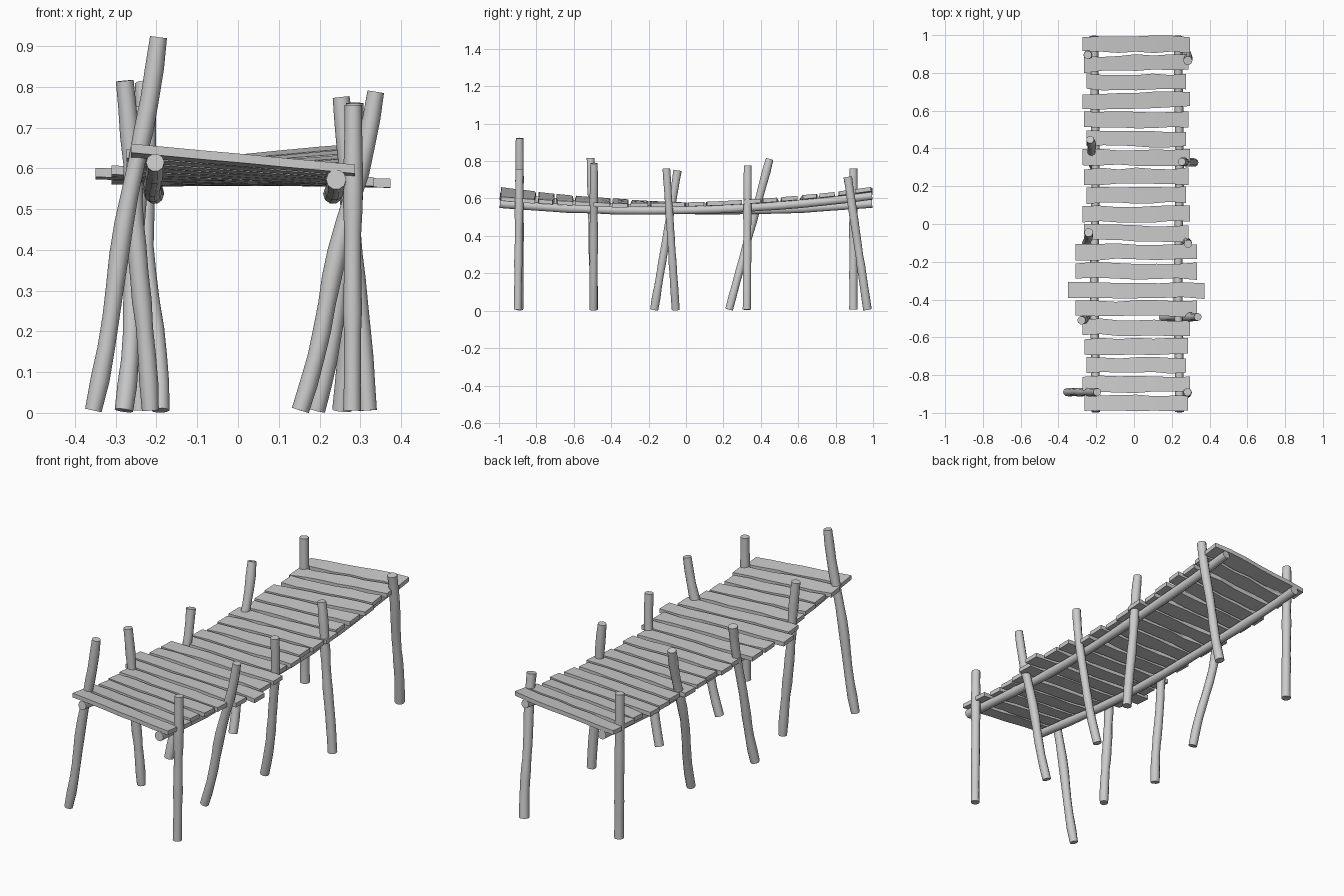
import bpy, bmesh, math, random
from mathutils import Vector

if "Cube" in bpy.data.objects:
    bpy.data.objects.remove(bpy.data.objects["Cube"])

random.seed(7)


def loft(name, rings):
    """Closed solid through a row of equal cross-sections."""
    bm = bmesh.new()
    loops = [[bm.verts.new(co) for co in ring] for ring in rings]
    n = len(loops[0])
    for a, b in zip(loops, loops[1:]):
        for s in range(n):
            t = (s + 1) % n
            bm.faces.new((a[s], a[t], b[t], b[s]))
    bm.faces.new(loops[0])
    bm.faces.new(loops[-1])
    bmesh.ops.recalc_face_normals(bm, faces=bm.faces)
    mesh = bpy.data.meshes.new(name)
    bm.to_mesh(mesh)
    bm.free()
    ob = bpy.data.objects.new(name, mesh)
    bpy.context.collection.objects.link(ob)
    return ob


def log(name, path, radius, sides=10, wobble=0.002):
    """Slightly knobbly round log along a path."""
    rings = []
    last = len(path) - 1
    for i, c in enumerate(path):
        d = (path[min(i + 1, last)] - path[max(i - 1, 0)]).normalized()
        u = d.cross(Vector((0, 1, 0) if abs(d.z) > 0.5 else (0, 0, 1))).normalized()
        v = d.cross(u)
        r = radius + random.uniform(-wobble, wobble)
        ring = []
        for s in range(sides):
            a = 2 * math.pi * s / sides
            co = c + (u * math.cos(a) + v * math.sin(a)) * r
            co.z = max(co.z, 0)
            ring.append(co)
        rings.append(ring)
    ob = loft(name, rings)
    bpy.context.view_layer.objects.active = ob
    ob.select_set(True)
    bpy.ops.object.shade_smooth_by_angle(angle=math.radians(40))
    ob.select_set(False)


# sagging beams: the left one is higher at the front, the right one at the back
BEAM_X = {-1: -0.207, 1: 0.237}


def beam_z(side, y):
    return 0.537 + 0.021 * side * y + 0.057 * y * y


for side, label in ((-1, "left"), (1, "right")):
    ys = [-0.995 + 1.99 * i / 16 for i in range(17)]
    log(label + "_beam", [Vector((BEAM_X[side] + 0.004 * math.sin(5 * y), y, beam_z(side, y)))
                          for y in ys], 0.023)


# uneven deck planks resting on both beams
def plank(name, yc, half, yaw, segs=6):
    rings = []
    for i in range(segs + 1):
        t = i / segs
        x = 0.012 + half * (2 * t - 1)
        k = (x - BEAM_X[-1]) / (BEAM_X[1] - BEAM_X[-1])
        ring = []
        for edge, levels in ((-1, (0.020, 0.042)), (1, (0.042, 0.020))):
            y = yc + yaw * (t - 0.5) + edge * 0.041 + random.uniform(-.006, .006)
            y = max(-1, min(1, y))
            z = beam_z(-1, y) * (1 - k) + beam_z(1, y) * k
            ring += [(x, y, z + lift) for lift in levels]
        rings.append(ring)
    loft(name, rings)


COUNT = 20
for i in range(COUNT):
    half = 0.275 + 0.012 * math.sin(2.1 * i)
    if 5 <= i <= 8:                       # wider planks before the middle
        half = 0.362 if i == 6 else 0.322
    yaw = 0.016 if i in (16, 18) else random.uniform(-.008, .005)
    plank(f"plank_{i + 1}", -0.948 + 1.9 * i / (COUNT - 1), half, yaw)

# leaning posts: foot x, foot y, top x, top y, top height, sideways bow
POSTS = {
    "left_post_1": (-.355, -.89, -.195, -.89, .922, 0),
    "left_post_2": (-.215, -.49, -.278, -.51, .815, 0),
    "left_post_3": (-.28, -.17, -.24, -.045, .75, .008),
    "left_post_4": (-.19, .23, -.232, .447, .81, -.01),
    "left_post_5": (-.24, .895, -.245, .895, .76, 0),
    "right_post_1": (.28, -.9, .283, -.89, .755, 0),
    "right_post_2": (.153, -.495, .338, -.492, .788, .004),
    "right_post_3": (.192, -.055, .286, -.105, .76, .022),
    "right_post_4": (.318, .325, .253, .33, .775, 0),
    "right_post_5": (.255, .97, .285, .865, .715, .005),
}
for name, (x0, y0, x1, y1, top, bow) in POSTS.items():
    foot, head = Vector((x0, y0, 0.006)), Vector((x1, y1, top))
    lean = (head - foot).xy.length
    path = []
    for i in range(13):
        t = i / 12
        c = foot.lerp(head, t)
        c.x += bow * math.sin(math.pi * t)
        kink = 0.03 * lean * math.sin(3 * math.pi * t)   # crooked trunk
        c.x += kink
        path.append(c)
    log(name, path, 0.0225)
